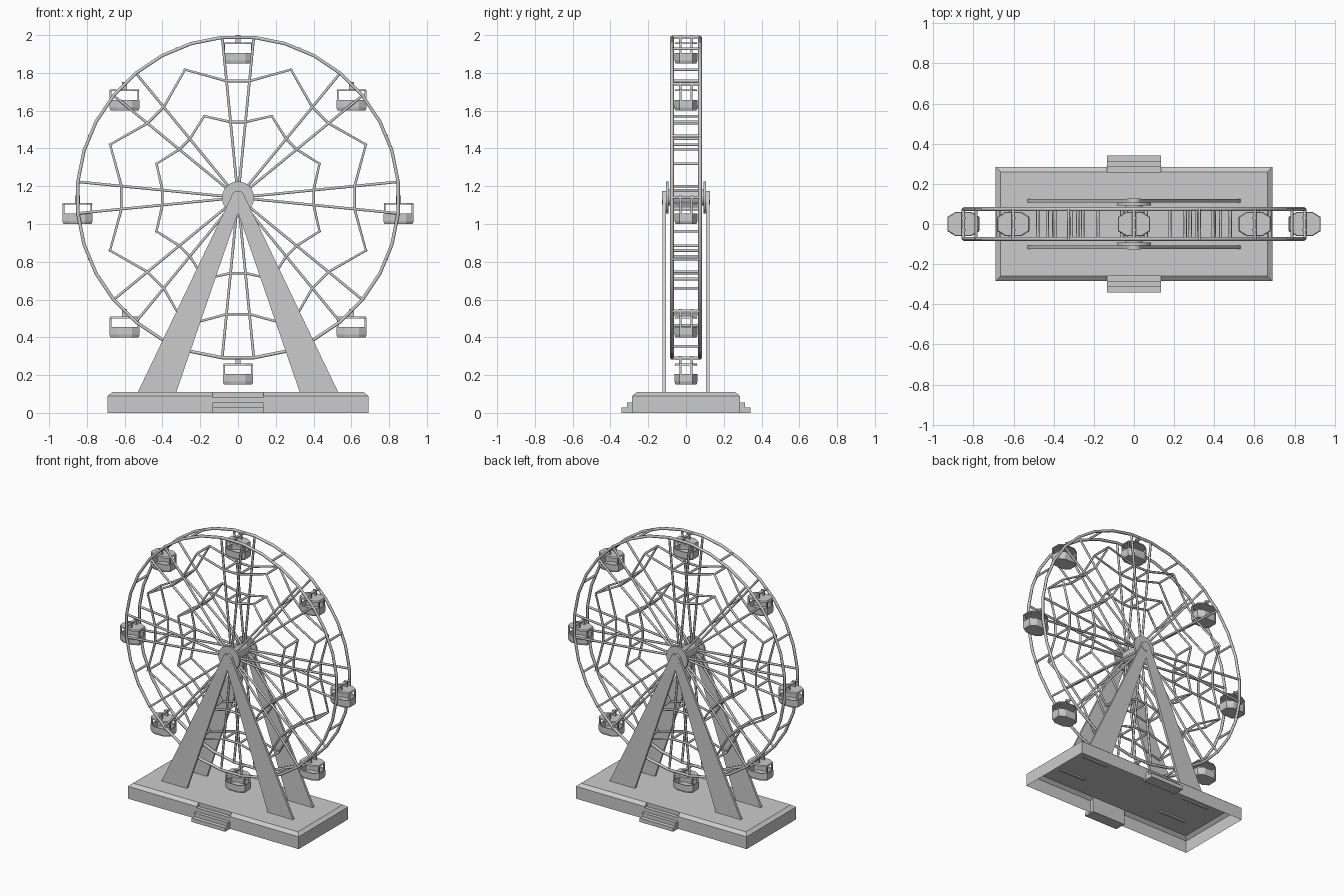
import bpy, bmesh
from math import sin, cos, pi, radians
from mathutils import Vector, Matrix

if "Cube" in bpy.data.objects:
    bpy.data.objects.remove(bpy.data.objects["Cube"])

grey = bpy.data.materials.new("light_grey")
grey.use_nodes = True
grey.diffuse_color = (0.6, 0.6, 0.6, 1)
grey.node_tree.nodes["Principled BSDF"].inputs["Base Color"].default_value = (0.6, 0.6, 0.6, 1)

AXIS_Z, RIM_R, PIVOT_R, SIDE_Y = 1.14, 0.852, 0.85, 0.074
HALF = 5.625  # half the angle between the two spokes of a pair


def finish(name, bm):
    bmesh.ops.remove_doubles(bm, verts=bm.verts, dist=0.0001)
    bmesh.ops.recalc_face_normals(bm, faces=bm.faces)
    mesh = bpy.data.meshes.new(name)
    bm.to_mesh(mesh)
    bm.free()
    mesh.materials.append(grey)
    obj = bpy.data.objects.new(name, mesh)
    bpy.context.collection.objects.link(obj)
    return obj


def loft(bm, loops, cap_start=True, cap_end=True):
    rings = [[bm.verts.new(p) for p in loop] for loop in loops]
    n = len(rings[0])
    for a, b in zip(rings, rings[1:]):
        for i in range(n):
            j = (i + 1) % n
            bm.faces.new((a[i], a[j], b[j], b[i]))
    if cap_start:
        bm.faces.new(rings[0][::-1])
    if cap_end:
        bm.faces.new(rings[-1])


def box(bm, lo, hi):
    corners = [(lo[0], lo[1]), (hi[0], lo[1]), (hi[0], hi[1]), (lo[0], hi[1])]
    loft(bm, [[(x, y, z) for x, y in corners] for z in (lo[2], hi[2])])


def polar(r, deg, y):
    a = radians(deg)
    return Vector((r * sin(a), y, AXIS_Z + r * cos(a)))


def tubes(name, paths, radius, closed=False):
    curve = bpy.data.curves.new(name, "CURVE")
    curve.dimensions = "3D"
    curve.bevel_depth = radius
    curve.bevel_resolution = 1
    curve.use_fill_caps = True
    for path in paths:
        spline = curve.splines.new("POLY")
        spline.points.add(len(path) - 1)
        for point, co in zip(spline.points, path):
            point.co = (*co, 1)
        spline.use_cyclic_u = closed
    curve.materials.append(grey)
    obj = bpy.data.objects.new(name, curve)
    bpy.context.collection.objects.link(obj)
    bpy.ops.object.select_all(action="DESELECT")
    obj.select_set(True)
    bpy.context.view_layer.objects.active = obj
    bpy.ops.object.convert(target="MESH")


def disc(name, radius, y0, y1, sides=32):
    bm = bmesh.new()
    loft(bm, [[polar(radius, 360 * i / sides, y) for i in range(sides)] for y in (y0, y1)])
    return finish(name, bm)


# Base: open-bottomed shell, chamfered, notched front and back for the steps
def base_outline(z, inset):
    x, y, nx, ny = 0.69 - inset, 0.285 - inset, 0.135, 0.26
    half = [(-x, -y), (-nx, -y), (-nx, -ny), (nx, -ny), (nx, -y), (x, -y)]
    return [(px, py, z) for px, py in half] + [(-px, -py, z) for px, py in half]


bm = bmesh.new()
loft(bm, [base_outline(0, 0), base_outline(0.09, 0), base_outline(0.11, 0.025)], cap_start=False)
finish("base", bm)

# Steps
for side, name in ((-1, "front_steps"), (1, "back_steps")):
    bm = bmesh.new()
    profile = [(0.26, 0), (0.342, 0), (0.342, 0.028), (0.312, 0.028),
               (0.312, 0.055), (0.287, 0.055), (0.287, 0.082), (0.26, 0.082)]
    loft(bm, [[(x, side * y, z) for y, z in profile] for x in (-0.135, 0.135)])
    finish(name, bm)

# Support legs: tapered plates with a round boss at the axle
for side, label in ((-1, "front"), (1, "back")):
    for mirror, hand in ((-1, "right"), (1, "left")):
        bm = bmesh.new()
        outline = [(0.535, 0.1), (0.33, 0.1), (0, 1.06), (0, 1.15), (0.033, 1.15)]
        loft(bm, [[(mirror * x, side * y, z) for x, z in outline] for y in (0.106, 0.124)])
        finish(f"{label}_{hand}_leg", bm)
    disc(f"{label}_axle_boss", 0.036, side * 0.104, side * 0.126, 24)
    disc(f"{label}_hub_disc", 0.085, side * 0.092, side * 0.106)
disc("hub_drum", 0.042, -0.095, 0.095, 24)

# Wheel rims
tubes("rims", [[polar(RIM_R, HALF + 2 * HALF * i, y) for i in range(32)]
               for y in (-SIDE_Y, SIDE_Y)], 0.01, closed=True)

# Spoke pairs
tubes("spokes", [[polar(0.035, 45 * k + s * HALF, y), polar(RIM_R, 45 * k + s * HALF, y)]
                 for k in range(8) for s in (-1, 1) for y in (-SIDE_Y, SIDE_Y)], 0.008)


# Zigzag bracing rings and their cross bars
def zigzag(dist, peak, y):
    points = []
    for k in range(8):
        points += [polar(dist, 45 * k - HALF, y), polar(dist, 45 * k + HALF, y),
                   polar(peak, 45 * k + 22.5, y)]
    return points


bars = []
for name, dist, peak in (("outer_bracing", 0.62, 0.733), ("inner_bracing", 0.402, 0.467)):
    pair = [zigzag(dist, peak, y) for y in (-SIDE_Y, SIDE_Y)]
    tubes(name, pair, 0.008, closed=True)
    bars += list(zip(*pair))
bars += [(polar(RIM_R, 45 * k + 22.5, -SIDE_Y), polar(RIM_R, 45 * k + 22.5, SIDE_Y))
         for k in range(8)]
tubes("cross_bars", bars, 0.008)
tubes("cabin_axles", [(polar(PIVOT_R, 45 * k, -SIDE_Y), polar(PIVOT_R, 45 * k, SIDE_Y))
                      for k in range(8)], 0.009)


# Cabins: open tub, corner posts, flat roof and hanger
def cabin_loop(z, s=1.0):
    quarter = [(0.08, -0.035), (0.08, 0.035), (0.04, 0.06), (-0.04, 0.06)]
    return [(x * s, y * s, z) for x, y in quarter + [(-x, -y) for x, y in quarter[:2]]] + \
           [(-0.04 * s, -0.06 * s, z), (0.04 * s, -0.06 * s, z)]


bm = bmesh.new()
loft(bm, [cabin_loop(-0.14, 0.93), cabin_loop(-0.125), cabin_loop(-0.085),
          cabin_loop(-0.085, 0.9), cabin_loop(-0.125, 0.9)])
loft(bm, [cabin_loop(-0.038), cabin_loop(-0.028, 0.95)])
for x in (-0.073, 0.073):
    for y in (-0.03, 0.03):
        box(bm, (x - 0.005, y - 0.005, -0.09), (x + 0.005, y + 0.005, -0.035))
for y in (-0.03, 0.03):
    box(bm, (-0.013, y - 0.006, -0.03), (0.013, y + 0.006, 0.01))
cabin = finish("cabin_1", bm)
cabin.location = polar(PIVOT_R, 0, 0)
for k in range(1, 8):
    copy = bpy.data.objects.new(f"cabin_{k + 1}", cabin.data)
    copy.location = polar(PIVOT_R, 45 * k, 0)
    bpy.context.collection.objects.link(copy)
